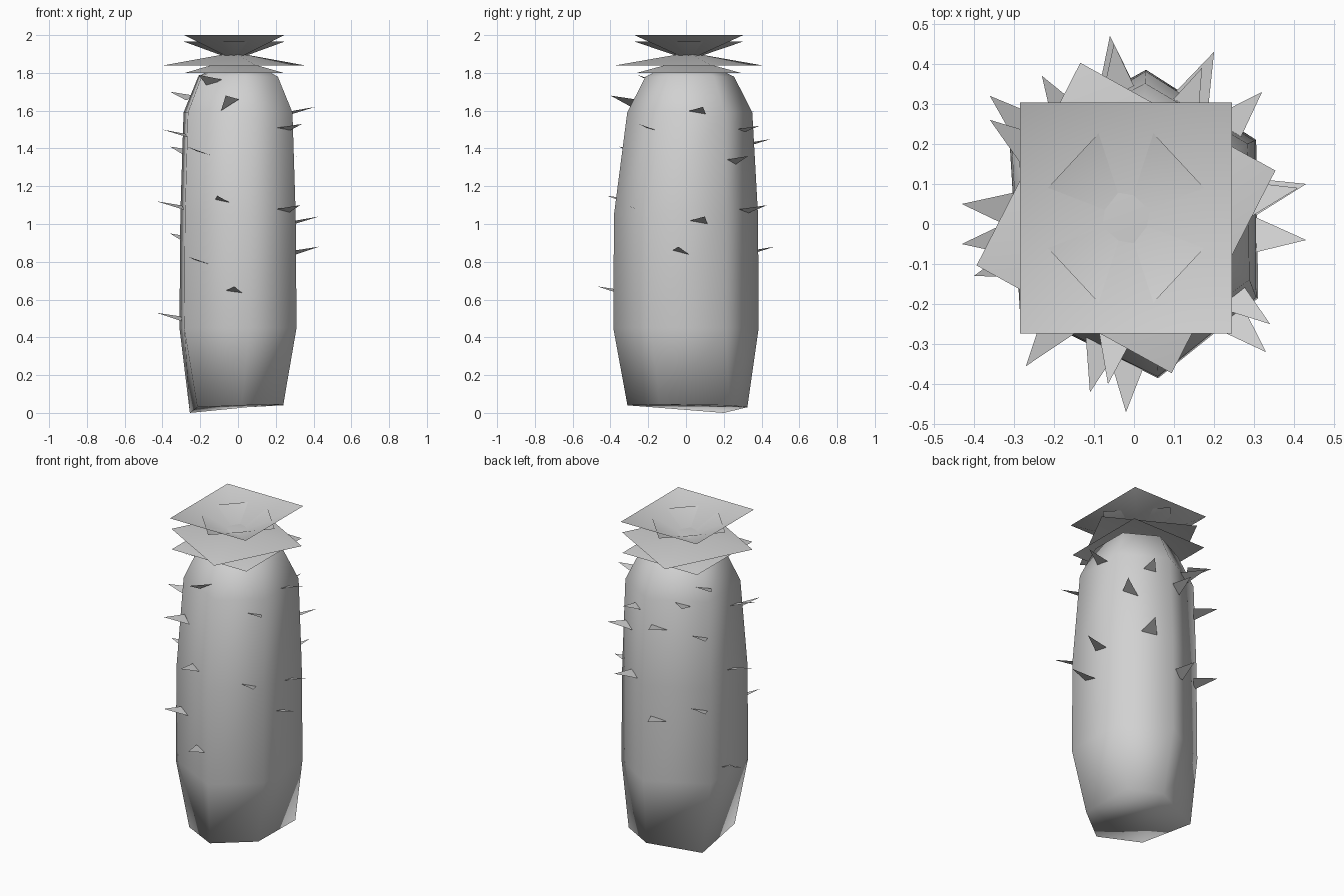
import bpy
import bmesh
from math import radians, sin, cos
from mathutils import Vector

if "Cube" in bpy.data.objects:
    bpy.data.objects.remove(bpy.data.objects["Cube"])

grey = bpy.data.materials.new("plain grey")
grey.use_nodes = True
GREY = (0.64, 0.64, 0.64, 1)
grey.diffuse_color = GREY
grey.node_tree.nodes["Principled BSDF"].inputs["Base Color"].default_value = GREY


def finish(bm, name, smooth=True):
    mesh = bpy.data.meshes.new(name)
    bm.to_mesh(mesh)
    bm.free()
    mesh.materials.append(grey)
    for face in mesh.polygons:
        face.use_smooth = smooth
    obj = bpy.data.objects.new(name, mesh)
    bpy.context.collection.objects.link(obj)


# Trunk: uneven hexagon lofted from a tilted foot through scaled rings
PLAN = [(0.03, 0.385), (-0.31, 0.195), (-0.285, -0.215),
        (0.06, -0.385), (0.31, -0.185), (0.305, 0.21)]
FOOT = [(0.05, 0.325, 0.03), (-0.255, 0.2, 0), (-0.215, -0.18, 0.03),
        (0.02, -0.31, 0.04), (0.24, -0.14, 0.045), (0.24, 0.23, 0.04)]
# height, x scale, y scale, y shift
RINGS = [(0.45, 1, 1, 0), (1.05, 0.985, 0.99, 0), (1.59, 0.93, 0.86, 0.02),
         (1.78, 0.68, 0.61, 0.02), (1.84, 0.32, 0.28, 0.02)]
bm = bmesh.new()
rings = [[bm.verts.new(p) for p in FOOT]]
for z, sx, sy, shift in RINGS:
    rings.append([bm.verts.new((x * sx, y * sy + shift, z)) for x, y in PLAN])
for low, high in zip(rings, rings[1:]):
    for i in range(len(PLAN)):
        j = (i + 1) % len(PLAN)
        bm.faces.new((low[i], low[j], high[j], high[i]))
bm.faces.new(rings[-1])
bm.faces.new(rings[0][::-1])
finish(bm, "trunk")


# Flower: open four-sided petal layers, each a shallow pyramid
def petal_layer(name, rx, ry, rim_z, apex_z, turn):
    bm = bmesh.new()
    centre = Vector((-0.02, 0.015, 0))
    apex = bm.verts.new(centre + Vector((0, 0, apex_z)))
    rim = [bm.verts.new(centre + Vector((rx * cos(a), ry * sin(a), rim_z)))
           for a in (radians(turn + 90 * i) for i in range(4))]
    for i in range(4):
        bm.faces.new((apex, rim[i], rim[(i + 1) % 4]))
    finish(bm, name)


petal_layer("flower_cup_outer", 0.375, 0.407, 2.0, 1.868, 45)
petal_layer("flower_cup_inner", 0.265, 0.285, 1.965, 1.868, 0)
petal_layer("flower_skirt_upper", 0.39, 0.405, 1.84, 1.908, 17)
petal_layer("flower_skirt_lower", 0.37, 0.39, 1.80, 1.875, 45)


# Spines: single flat triangles pointing outward and slightly up
def spine(tip, left_drop=0.022, right_drop=0.045, length=0.14):
    tip = Vector(tip)
    out = Vector((tip.x, tip.y, 0)).normalized()
    side = Vector((-out.y, out.x, 0)) * 0.048
    base = tip - out * length
    left = base - side - Vector((0, 0, left_drop))
    right = base + side - Vector((0, 0, right_drop))
    spine_bm.faces.new([spine_bm.verts.new(p) for p in (tip, left, right)][::-1])


SPINE_TIPS = [
    (0.34, -0.25, 1.53), (0.33, -0.32, 1.1), (0.41, 0.09, 1.62), (0.43, 0.1, 1.04),
    (0.43, -0.04, 0.88), (0.32, 0.33, 1.36), (0.2, 0.43, 1.1), (0.17, 0.39, 1.52),
    (-0.27, -0.355, 1.41), (-0.11, -0.42, 1.15), (-0.27, -0.355, 0.83), (-0.02, -0.47, 0.67),
    (-0.43, 0.05, 0.53), (-0.43, -0.05, 1.12), (-0.4, -0.13, 1.5), (-0.36, 0.26, 1.7),
    (-0.36, 0.32, 1.41), (-0.36, 0.32, 0.95), (-0.23, 0.37, 1.6), (-0.05, 0.45, 1.45),
    (-0.06, 0.47, 0.88)]
spine_bm = bmesh.new()
for tip in SPINE_TIPS:
    spine(tip)
spine((-0.065, -0.4, 1.68), 0.08, 0.02)
spine((-0.21, -0.26, 1.79), 0.065, 0.025)
finish(spine_bm, "spines", smooth=False)
